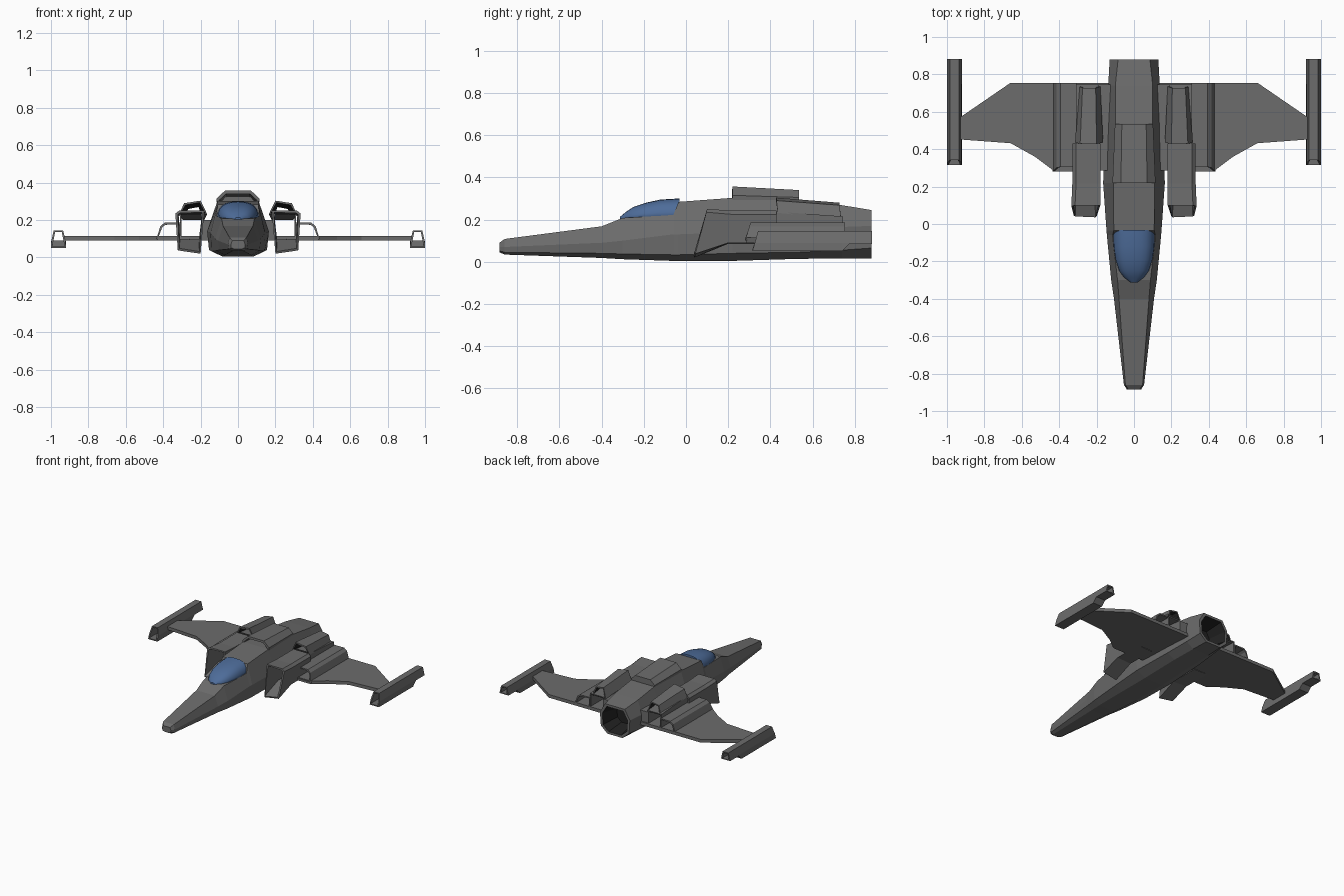
import bpy, math

if "Cube" in bpy.data.objects:
    bpy.data.objects.remove(bpy.data.objects["Cube"])

def material(name, rgb):
    m = bpy.data.materials.new(name)
    m.diffuse_color = (*rgb, 1)
    m.use_nodes = True
    m.node_tree.nodes["Principled BSDF"].inputs["Base Color"].default_value = m.diffuse_color
    return m

hull = material("hull_grey", (.15, .15, .15))
dark = material("dark_inside", (.015, .015, .015))
glass = material("blue_glass", (.075, .15, .32))

def make(name, verts, faces, mirror=False, wall=0, inside=0):
    me = bpy.data.meshes.new(name)
    me.from_pydata(verts, [], faces)
    me.materials.append(hull)
    me.materials.append(dark)
    ob = bpy.data.objects.new(name, me)
    bpy.context.collection.objects.link(ob)
    if wall:
        s = ob.modifiers.new("wall", 'SOLIDIFY')
        s.thickness, s.offset, s.material_offset = wall, -1, inside
    if mirror:
        m = ob.modifiers.new("mirror", 'MIRROR')
        m.use_clip, m.use_mirror_merge = False, False
    return ob

def loft(name, rings, front=False, back=False, **kw):
    """Skin rings of (x, y, z), each counter-clockwise seen from the front."""
    n = len(rings[0])
    verts = [p for r in rings for p in r]
    faces = []
    for k in range(len(rings) - 1):
        for i in range(n):
            j = (i + 1) % n
            faces.append((k*n + i, k*n + n + i, k*n + n + j, k*n + j))
    if front:
        faces.append(tuple(range(n)))
    if back:
        faces.append(tuple(reversed(range(len(verts) - n, len(verts)))))
    return make(name, verts, faces, **kw)

def ring(profile, y, slope=0.0, zmin=-1):
    """Profile of (x, z) placed at y, raked by slope, floor raised to zmin."""
    z0 = min(z for x, z in profile)
    return [(x, y + slope*(z - z0), max(z, zmin)) for x, z in profile]

def sym(half):
    return half + [(-x, z) for x, z in reversed(half)]

# Fuselage: eight-sided sections from nose to tail
stations = [
    (-.885, [(.02, .045), (.036, .052), (.038, .07), (.03, .09)]),
    (-.86, [(.03, .034), (.05, .045), (.054, .07), (.046, .108)]),
    (-.40, [(.06, .018), (.10, .04), (.107, .09), (.08, .168)]),
    (-.30, [(.07, .012), (.115, .037), (.122, .10), (.088, .208)]),
    (-.06, [(.08, .004), (.14, .033), (.145, .13), (.115, .222)]),
    (-.035, [(.08, .004), (.142, .033), (.147, .13), (.108, .284)]),
    (.22, [(.08, .004), (.155, .04), (.165, .14), (.11, .303)]),
    (.54, [(.075, .014), (.142, .045), (.15, .16), (.10, .295)]),
    (.74, [(.07, .015), (.13, .055), (.138, .165), (.10, .268)]),
    (.88, [(.065, .015), (.122, .065), (.13, .17), (.085, .245)])]
rings = [ring(sym(h), y) for y, h in stations]
# Hollow tail nozzle, dark inside
tail = sym(stations[-1][1])
for k, y in ((.84, .88), (.62, .74)):
    rings.append(ring([(x*k, .13 + (z - .13)*k) for x, z in tail], y))
body = loft("fuselage", rings, front=True, back=True)
for p in body.data.polygons:
    if p.center.y > .78 and all(body.data.vertices[v].index >= 80 for v in p.vertices) \
            or p.index == len(body.data.polygons) - 1:
        p.material_index = 1

# Canopy
def arch(y, w, h, n=12):
    pts = []
    for i in range(n + 1):
        a = math.pi*i/n
        c = math.cos(a)
        pts.append((w*math.copysign(abs(c)**.75, c), y, .2 + h*max(math.sin(a), 0)**.75))
    return pts
canopy = loft("canopy", [arch(*s) for s in (
    (-.312, .018, .014), (-.285, .055, .036), (-.25, .08, .06), (-.19, .1, .08),
    (-.12, .11, .095), (-.032, .112, .1))], front=True, back=True)
canopy.data.materials[0] = glass
for p in canopy.data.polygons:
    p.use_smooth = len(p.vertices) == 4

# Dorsal scoop
loft("dorsal_scoop", [
    ring(sym([(.112, .27), (.115, .315), (.07, .357)]), .22),
    ring(sym([(.10, .27), (.102, .305), (.065, .34)]), .535)], back=True, wall=.018)

# Wings: flat plan shape extruded
plan = [(.1, .285), (.43, .285), (.53, .36), (.66, .432), (.93, .452),
        (.93, .57), (.66, .755), (.1, .755)]
n = len(plan)
make("wing", [(x, y, .09) for x, y in plan] + [(x, y, .115) for x, y in plan],
     [tuple(reversed(range(n))), tuple(range(n, 2*n))] +
     [(i, (i + 1) % n, n + (i + 1) % n, n + i) for i in range(n)], mirror=True)

# Wing root block beside the fuselage
root = [(.11, .095), (.195, .095), (.195, .2), (.11, .2)]
loft("wing_root", [ring(root, .285), ring(root, .745)], front=True, back=True, mirror=True)

# Air intakes with a raked mouth and a floor rising to the wing
mouth = [(.2, .02), (.322, .038), (.335, .235), (.315, .25), (.18, .25)]
throat = [(.2, .085), (.32, .09), (.33, .225), (.31, .243), (.18, .243)]
loft("air_intake", [ring(mouth, .04, .26), ring(throat, .2, .1), ring(throat, .43)],
     mirror=True, wall=.014)

# Lower engine ducts
duct = [(.19, .098), (.31, .098), (.31, .238), (.19, .238)]
loft("engine_duct", [ring(duct, .42), ring([(x, min(z, .215)) for x, z in duct], .745)],
     mirror=True, wall=.011)

# Upper engine nacelles, dark inside
loft("nacelle", [
    ring([(.165, .232), (.315, .232), (.288, .29), (.2, .304)], .435, -.1),
    ring([(.18, .2), (.295, .2), (.275, .268), (.205, .28)], .735, -.1)],
    mirror=True, wall=.012, inside=1)

# Pods on top of the wings
pod = [(.305, .1), (.436, .1), (.415, .168), (.392, .186), (.305, .186)]
loft("wing_pod", [ring(pod, .28, .3), ring(pod, .755)], mirror=True, wall=.012)

# Wingtip cannons, open tubes with a raised underside at the back
tip = [(.92, .05), (1.0, .05), (.998, .09), (.985, .145), (.935, .145), (.922, .09)]
loft("wingtip_cannon", [ring(tip, .315, .28), ring(tip, .74),
                        ring(tip, .775, 0, .085), ring(tip, .882, 0, .085)],
     mirror=True, wall=.011)
